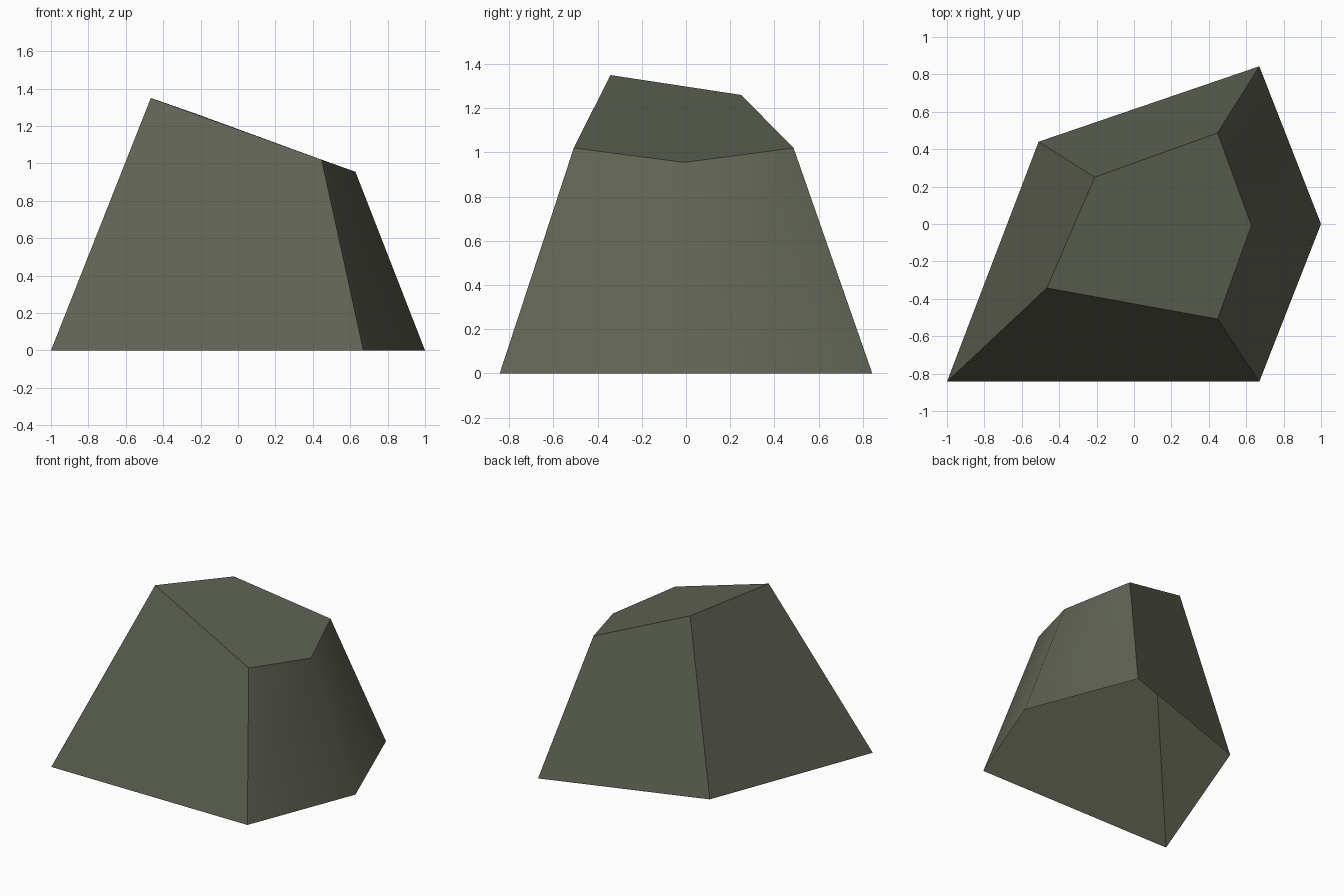
import bpy, bmesh

if "Cube" in bpy.data.objects:
    bpy.data.objects.remove(bpy.data.objects["Cube"])

# Footprint and slanted crown outlines, anticlockwise from front left
base = [(-1.0, -0.843, 0), (0.67, -0.843, 0), (1.0, 0.0, 0),
        (0.67, 0.843, 0), (-0.51, 0.44, 0)]
crown = [(-0.466, -0.342, 1.35), (0.447, -0.508, 1.02), (0.628, -0.008, 0.955),
         (0.447, 0.487, 1.02), (-0.21, 0.25, 1.26)]

# Rock: sides joining the outlines plus a flat crown, open underneath
bm = bmesh.new()
low = [bm.verts.new(p) for p in base]
high = [bm.verts.new(p) for p in crown]
n = len(base)
for i in range(n):
    j = (i + 1) % n
    bm.faces.new((low[i], low[j], high[j], high[i]))
bm.faces.new(high)

# Every edge is crisp except the rounded ridge on the right side
for f in bm.faces:
    f.smooth = True
for e in bm.edges:
    e.smooth = low[2] in e.verts and high[2] in e.verts

mesh = bpy.data.meshes.new("rock")
bm.to_mesh(mesh)
bm.free()
rock = bpy.data.objects.new("rock", mesh)
bpy.context.collection.objects.link(rock)

# Mossy grey stone colour
stone = bpy.data.materials.new("mossy_grey_stone")
stone.diffuse_color = (0.115, 0.124, 0.088, 1)
stone.use_nodes = True
stone.node_tree.nodes["Principled BSDF"].inputs["Base Color"].default_value = stone.diffuse_color
mesh.materials.append(stone)
